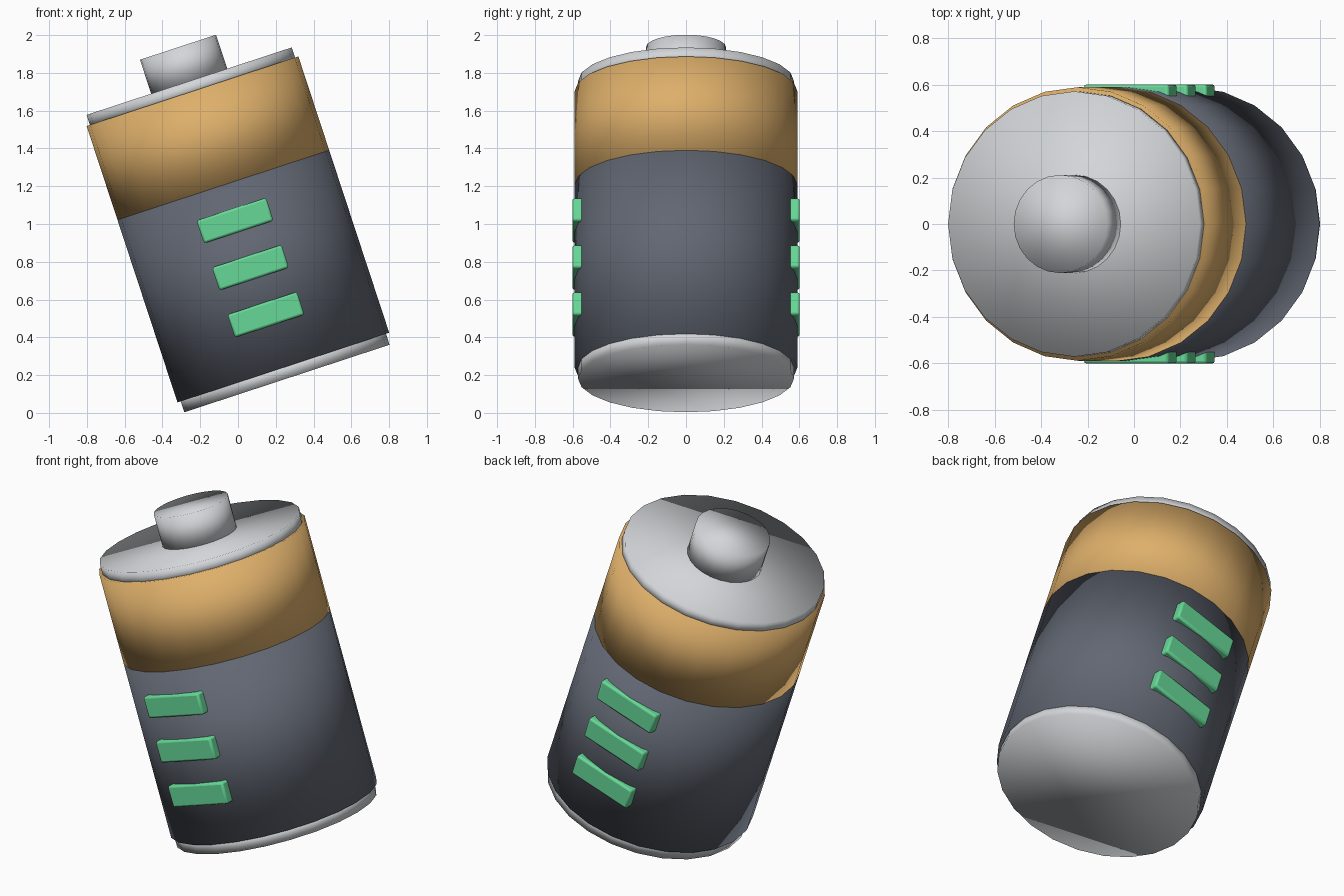
import bpy, math
from mathutils import Matrix, Vector

if "Cube" in bpy.data.objects:
    bpy.data.objects.remove(bpy.data.objects["Cube"])

# Tilted frame: local z runs along the cell, origin at the bottom of the casing
TILT = Matrix.Translation((0.24, 0, 0.24)) @ Matrix.Rotation(math.radians(-18.2), 4, 'Y')
SIDES = 24


def material(name, rgb):
    m = bpy.data.materials.new(name)
    m.diffuse_color = (*rgb, 1)
    m.use_nodes = True
    m.node_tree.nodes["Principled BSDF"].inputs["Base Color"].default_value = m.diffuse_color
    return m


METAL = material("light metal", (0.65, 0.67, 0.69))
COPPER = material("copper orange", (0.73, 0.43, 0.145))
SLATE = material("dark slate", (0.12, 0.135, 0.17))
GREEN = material("charge green", (0.135, 0.69, 0.31))


def finish(name, mat, bevel=0):
    ob = bpy.context.object
    ob.name = name
    ob.data.materials.append(mat)
    ob.matrix_world = TILT @ ob.matrix_basis
    if bevel:
        mod = ob.modifiers.new("soft edges", 'BEVEL')
        mod.width, mod.segments = bevel, 2
    return ob


def drum(name, radius, z0, z1, mat, bevel=0):
    bpy.ops.mesh.primitive_cylinder_add(vertices=SIDES, radius=radius, depth=z1 - z0,
                                        location=(0, 0, (z0 + z1) / 2),
                                        rotation=(0, 0, math.pi / 2))
    finish(name, mat, bevel)
    bpy.ops.object.shade_smooth()


# Casing, end discs and terminal
drum("bottom_disc", 0.572, -0.061, 0.02, METAL)
drum("lower_casing", 0.59, 0.0, 1.017, SLATE)
drum("upper_casing", 0.59, 1.017, 1.54, COPPER)
drum("top_disc", 0.572, 1.52, 1.596, METAL)
drum("terminal", 0.212, 1.58, 1.785, METAL)

# Charge bars pass through the casing and show on front and back
for i in range(3):
    bpy.ops.mesh.primitive_cube_add(size=1, location=(0, 0, 0.295 + 0.262 * i))
    ob = bpy.context.object
    ob.data.transform(Matrix.Diagonal((0.387, 1.204, 0.127, 1)))
    finish(f"charge_bar_{i + 1}", GREEN, 0.012)
    bpy.ops.object.shade_smooth_by_angle(angle=math.radians(30))
